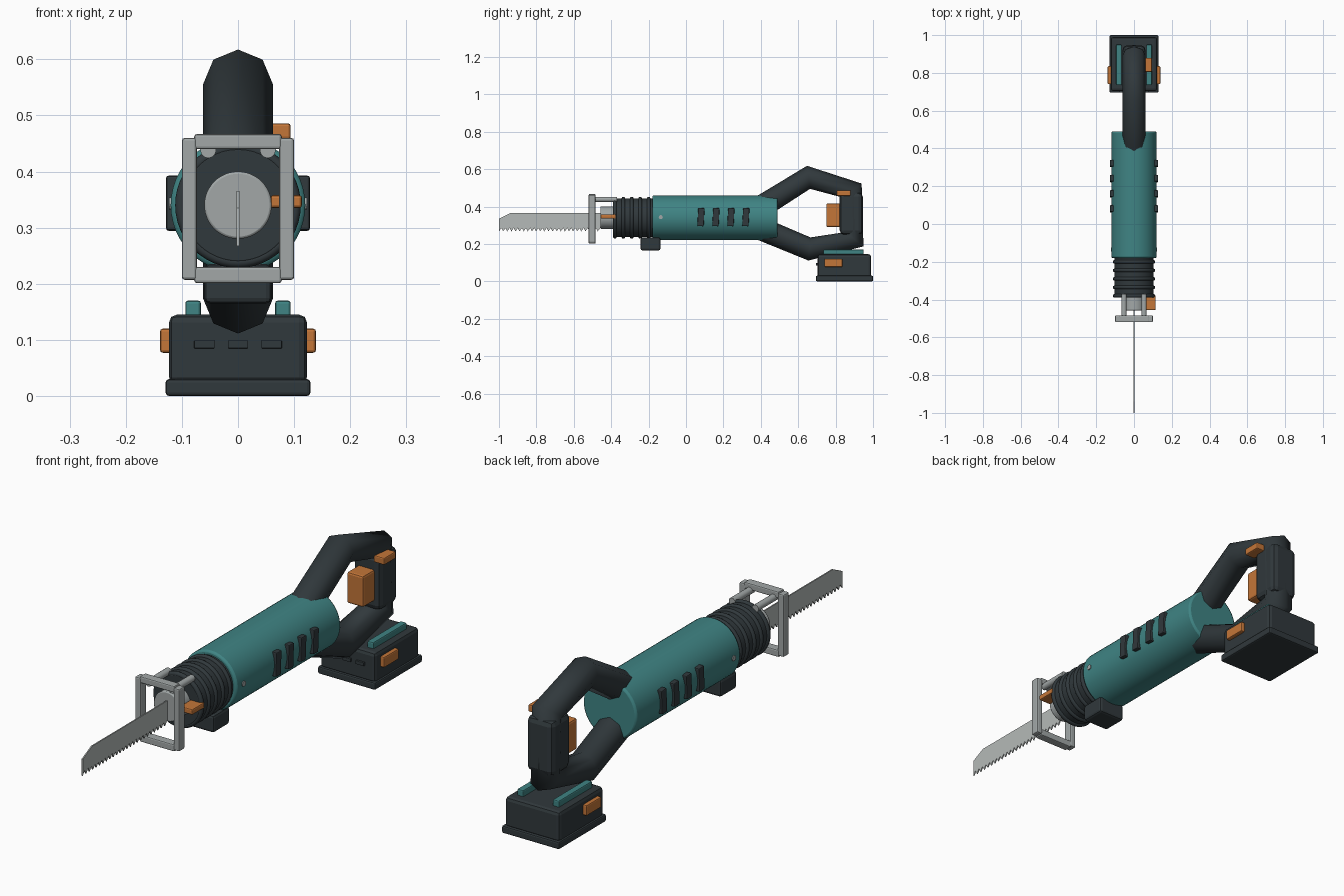
import bpy, bmesh, math

if "Cube" in bpy.data.objects:
    bpy.data.objects.remove(bpy.data.objects["Cube"])


def material(name, rgb):
    m = bpy.data.materials.new(name)
    m.diffuse_color = (*rgb, 1)
    m.use_nodes = True
    m.node_tree.nodes["Principled BSDF"].inputs["Base Color"].default_value = m.diffuse_color
    return m


TEAL = material("teal", (0.05, 0.23, 0.23))
DARK = material("dark", (0.03, 0.04, 0.045))
ORANGE = material("orange", (0.55, 0.18, 0.04))
STEEL = material("steel", (0.36, 0.39, 0.39))
BLADE = material("blade_steel", (0.46, 0.49, 0.48))


def finish(ob, name, mat, bevel=0, segments=2):
    ob.name = name
    ob.data.materials.append(mat)
    if bevel:
        mod = ob.modifiers.new("bevel", 'BEVEL')
        mod.width, mod.segments = bevel, segments
        mod.limit_method, mod.angle_limit = 'ANGLE', math.radians(40)
    return ob


def box(name, x, y, z, mat, bevel=0.005):
    bpy.ops.mesh.primitive_cube_add(
        size=1, location=[(a + b) / 2 for a, b in (x, y, z)])
    ob = bpy.context.object
    ob.scale = [b - a for a, b in (x, y, z)]
    bpy.ops.object.transform_apply(location=False, rotation=False, scale=True)
    return finish(ob, name, mat, bevel)


def cylinder(name, r, y, mat, x=0, z=0.34, bevel=0, verts=48):
    bpy.ops.mesh.primitive_cylinder_add(
        vertices=verts, radius=r, depth=y[1] - y[0],
        location=(x, (y[0] + y[1]) / 2, z), rotation=(math.pi / 2, 0, 0))
    bpy.ops.object.shade_smooth_by_angle(angle=math.radians(35))
    return finish(bpy.context.object, name, mat, bevel)


# Motor housing with side vents and screws
cylinder("motor_housing", 0.12, (-0.18, 0.49), TEAL, bevel=0.008)
for s, side in ((1, "right"), (-1, "left")):
    for i in range(4):
        y = 0.08 + 0.08 * i
        vent = box(f"vent_{side}_{i}", sorted((s * 0.1, s * 0.128)),
                   (y - 0.017, y + 0.017), (0.295, 0.392), DARK, 0.004)
        vent.rotation_euler.x = math.radians(-3)
    bpy.ops.mesh.primitive_cylinder_add(
        vertices=16, radius=0.011, depth=0.012,
        location=(s * 0.117, -0.135, 0.343), rotation=(0, math.pi / 2, 0))
    finish(bpy.context.object, f"screw_{side}", STEEL)

# Ribbed rubber boot and the block beneath it
cylinder("front_boot", 0.104, (-0.39, -0.17), DARK, bevel=0.006)
for i in range(5):
    bpy.ops.mesh.primitive_torus_add(
        major_radius=0.102, minor_radius=0.01, major_segments=48,
        minor_segments=10, location=(0, -0.38 + 0.045 * i, 0.34),
        rotation=(math.pi / 2, 0, 0))
    bpy.ops.object.shade_smooth()
    finish(bpy.context.object, f"boot_rib_{i}", DARK)
box("front_rest", (-0.06, 0.06), (-0.243, -0.137), (0.165, 0.235), DARK, 0.01)

# Blade clamp and release lever
cylinder("blade_clamp", 0.06, (-0.457, -0.38), STEEL, bevel=0.004)
box("clamp_lever", (0.058, 0.114), (-0.456, -0.376), (0.335, 0.358), ORANGE)

# Rectangular shoe and its guide rods
Y = (-0.52, -0.484)
for s, side in ((1, "right"), (-1, "left")):
    box(f"shoe_side_{side}", sorted((s * 0.073, s * 0.1)), Y, (0.207, 0.46), STEEL)
    cylinder(f"shoe_rod_{side}", 0.014, (-0.5, -0.37), STEEL,
             x=s * 0.053, z=0.438, verts=16)
box("shoe_top", (-0.078, 0.078), Y, (0.44, 0.467), STEEL)
box("shoe_bottom", (-0.078, 0.078), Y, (0.201, 0.23), STEEL)

# Saw blade: extruded toothed outline
outline = [(-0.43, 0.285), (-0.43, 0.365), (-0.94, 0.365), (-1.0, 0.335)]
teeth, start, end = 25, -1.0, -0.45
step = (end - start) / teeth
for i in range(teeth):
    outline += [(start + step * i, 0.267), (start + step * (i + 0.6), 0.285)]
bm = bmesh.new()
face = bm.faces.new([bm.verts.new((-0.0025, y, z)) for y, z in outline])
ext = bmesh.ops.extrude_face_region(bm, geom=[face])
bmesh.ops.translate(bm, vec=(0.005, 0, 0), verts=[
    v for v in ext["geom"] if isinstance(v, bmesh.types.BMVert)])
bmesh.ops.recalc_face_normals(bm, faces=bm.faces)
mesh = bpy.data.meshes.new("saw_blade")
bm.to_mesh(mesh)
bm.free()
blade = bpy.data.objects.new("saw_blade", mesh)
bpy.context.collection.objects.link(blade)
finish(blade, "saw_blade", BLADE)

# Loop handle: octagonal tube along a bent path
path = [(0.36, 0.372), (0.655, 0.556), (0.89, 0.485),
        (0.9, 0.225), (0.66, 0.173), (0.36, 0.298)]
curve = bpy.data.curves.new("loop_handle", 'CURVE')
curve.dimensions = '3D'
curve.bevel_depth, curve.bevel_resolution = 0.062, 2
curve.use_fill_caps = True
spline = curve.splines.new('POLY')
spline.points.add(len(path) - 1)
for p, (y, z) in zip(spline.points, path):
    p.co = (0, y, z, 1)
handle = bpy.data.objects.new("loop_handle", curve)
bpy.context.collection.objects.link(handle)
finish(handle, "loop_handle", DARK)

# Grip, trigger and lock button
box("rear_grip", (-0.06, 0.06), (0.822, 0.945), (0.25, 0.475), DARK, 0.022)
box("trigger", (-0.037, 0.037), (0.75, 0.83), (0.29, 0.417), ORANGE, 0.008)
box("lock_button", (0.045, 0.094), (0.805, 0.88), (0.457, 0.486), ORANGE)

# Battery pack with rails, latches and front slots
box("battery_base", (-0.129, 0.129), (0.695, 1.0), (0, 0.03), DARK, 0.006)
box("battery_body", (-0.123, 0.123), (0.703, 0.99), (0.02, 0.145), DARK, 0.014)
for s, side in ((1, "right"), (-1, "left")):
    box(f"battery_rail_{side}", sorted((s * 0.066, s * 0.094)),
        (0.735, 0.95), (0.13, 0.17), TEAL)
    box(f"battery_latch_{side}", sorted((s * 0.11, s * 0.139)),
        (0.74, 0.836), (0.077, 0.12), ORANGE)
for i in (-1, 0, 1):
    box(f"battery_slot_{i + 1}", (i * 0.06 - 0.018, i * 0.06 + 0.018),
        (0.695, 0.715), (0.085, 0.099), DARK, 0.001)
